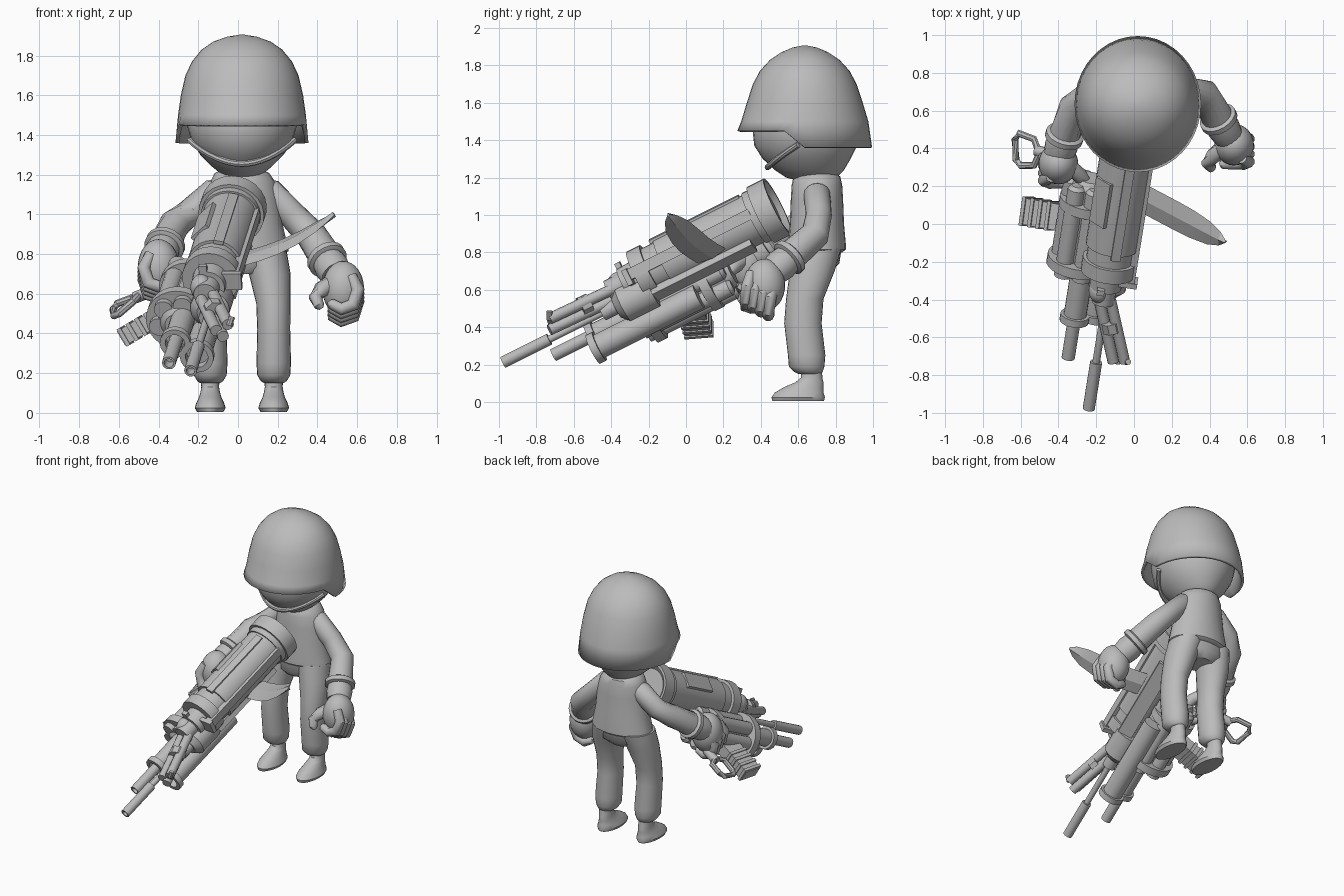
import bpy, bmesh, math
from mathutils import Vector, Matrix

cube = bpy.data.objects.get("Cube")
if cube:
    bpy.data.objects.remove(cube)

grey = bpy.data.materials.new("plain grey")
grey.use_nodes = True
grey.diffuse_color = (0.5, 0.5, 0.5, 1)
grey.node_tree.nodes["Principled BSDF"].inputs["Base Color"].default_value = (0.5, 0.5, 0.5, 1)


def finish(name, bm, angle=40):
    bmesh.ops.recalc_face_normals(bm, faces=bm.faces)
    mesh = bpy.data.meshes.new(name)
    bm.to_mesh(mesh)
    bm.free()
    mesh.materials.append(grey)
    ob = bpy.data.objects.new(name, mesh)
    bpy.context.collection.objects.link(ob)
    bpy.ops.object.select_all(action='DESELECT')
    ob.select_set(True)
    bpy.context.view_layer.objects.active = ob
    bpy.ops.object.shade_smooth_by_angle(angle=math.radians(angle))
    return ob


def skin(name, rings, caps=(True, True), angle=40):
    """Bridge equal-sized rings of points into one skin."""
    bm = bmesh.new()
    loops = [[bm.verts.new(p) for p in ring] for ring in rings]
    n = len(loops[0])
    for lo, hi in zip(loops, loops[1:]):
        for i in range(n):
            j = (i + 1) % n
            bm.faces.new((lo[i], lo[j], hi[j], hi[i]))
    if caps[0]:
        bm.faces.new(loops[0])
    if caps[1]:
        bm.faces.new(loops[-1])
    return finish(name, bm, angle)


def circle(c, e1, e2, r1, r2, n):
    return [c + e1 * r1 * math.cos(k * math.tau / n) + e2 * r2 * math.sin(k * math.tau / n)
            for k in range(n)]


X, Y, Z = Vector((1, 0, 0)), Vector((0, 1, 0)), Vector((0, 0, 1))


def stack(name, rows, n=24):
    """Horizontal ellipses: z, centre x, centre y, half x, half y."""
    return skin(name, [circle(Vector((cx, cy, z)), X, Y, hx, hy, n) for z, cx, cy, hx, hy in rows])


def limb(name, pts, radii, n=16):
    """Round tube that follows a bent path."""
    pts = [Vector(p) for p in pts]
    rings = []
    for i, p in enumerate(pts):
        d = (pts[min(i + 1, len(pts) - 1)] - pts[max(i - 1, 0)]).normalized()
        e1 = d.cross(Vector((0.3, 1, 0.2))).normalized()
        rings.append(circle(p, e1, d.cross(e1), radii[i], radii[i], n))
    return skin(name, rings)


def ball(name, centre, size):
    bm = bmesh.new()
    m = Matrix.Translation(centre) @ Matrix.Diagonal((*size, 1))
    bmesh.ops.create_uvsphere(bm, u_segments=24, v_segments=16, radius=1, matrix=m)
    return finish(name, bm)


# Head and helmet
MID = 0.02
stack("head", [(z, MID, y, hx, hy) for z, y, hx, hy in (
    (1.185, .68, .07, .09), (1.2, .67, .10, .135), (1.24, .66, .15, .185), (1.3, .645, .21, .235),
    (1.37, .64, .255, .275), (1.46, .64, .28, .285), (1.6, .64, .25, .25), (1.7, .64, .18, .18),
    (1.76, .64, .08, .08))], 32)
shell = [(1.40, .335, .36), (1.5, .322, .34), (1.6, .308, .31), (1.7, .285, .277), (1.77, .252, .24),
         (1.83, .203, .185), (1.87, .145, .125), (1.895, .075, .065), (1.905, .015, .015)]
rings = [circle(Vector((MID, 0.635, z)), X, Y, hx, hy, 40) for z, hx, hy in shell]
for p in rings[0]:
    step = min(1, max(0, (p.y - 0.53) / 0.1))
    p.z = 1.45 - 0.09 * step
helmet = skin("helmet", rings, (False, True))
solid = helmet.modifiers.new("thickness", 'SOLIDIFY')
solid.thickness = 0.02
solid.offset = -1

# Chin strap hugging the face
path = []
for k in range(17):
    a = math.radians(-80 + 10 * k)
    z = 1.255 + 0.12 * (abs(a) / 1.4) ** 2
    path.append((MID + (.175 + .75 * (z - 1.25)) * math.sin(a), .65 - (.21 + .7 * (z - 1.25)) * math.cos(a), z))
limb("chin_strap", path, [0.016] * 17, 8)

# Body
stack("jacket", [(.80, .03, .70, .20, .135), (.815, .03, .70, .225, .155), (.84, .03, .70, .22, .155),
                 (.95, .03, .70, .195, .145), (1.08, .03, .70, .18, .14), (1.16, .025, .70, .165, .135),
                 (1.205, .02, .70, .14, .125), (1.23, .02, .70, .10, .09)])
stack("hips", [(.70, MID, .69, .10, .09), (.74, MID, .695, .19, .125), (.84, MID, .70, .21, .135)])

for side, word in ((1, "left"), (-1, "right")):
    def at(x):
        return MID + side * x
    stack(word + "_trouser", [(z, at(x), y, hx, hy) for z, x, y, hx, hy in (
        (.15, .16, .66, .05, .058), (.16, .16, .655, .065, .075), (.19, .16, .645, .083, .095),
        (.25, .16, .645, .087, .1), (.42, .16, .625, .083, .1), (.55, .158, .635, .086, .1),
        (.70, .14, .675, .105, .12), (.82, .115, .70, .11, .13))])
    stack(word + "_boot", [(z, at(.16), y, hx, hy) for z, y, hx, hy in (
        (.005, .60, .066, .138), (.025, .60, .078, .143), (.05, .605, .07, .13), (.08, .63, .056, .105),
        (.105, .66, .049, .075), (.13, .672, .045, .057), (.18, .672, .047, .055))])

# Arms: the left hangs free, the right reaches forward to the weapon
arms = {"left": [(.09, .70, 1.13), (.16, .70, 1.11), (.27, .71, 1.0), (.37, .69, .895), (.45, .55, .77)],
        "right": [(-.05, .70, 1.13), (-.12, .70, 1.11), (-.24, .69, 1.01), (-.32, .62, .95), (-.37, .46, .84)]}
for word, pts in arms.items():
    limb(word + "_sleeve", pts, [.05, .072, .07, .078, .085])
    end, d = Vector(pts[-1]), (Vector(pts[-1]) - Vector(pts[-2])).normalized()
    limb(word + "_cuff", [end + d * s for s in (-.03, -.02, .01, .02)], [.085, .102, .102, .08], 20)
    limb(word + "_wrist", [end, end + d * .06, end + d * .12], [.08, .088, .08])

    def hand(x, y, z):
        return (x, y, z) if word == "left" else (0.13 - x, y - 0.1, z + 0.11)
    ball(word + "_palm", hand(.53, .42, .625), (.105, .11, .14))
    for k in range(4):
        y, up = .32 + .04 * k, .02 * (3 - k)
        limb(f"{word}_finger_{k}", [hand(px, y + dy, pz + up) for px, dy, pz in (
            (.57, .03, .63), (.605, .01, .56), (.58, 0, .485), (.52, 0, .463), (.47, 0, .49), (.46, 0, .505))],
            [.03, .034, .034, .032, .028, .012], 10)
    limb(word + "_thumb", [hand(*p) for p in (
        (.47, .40, .65), (.42, .36, .62), (.39, .32, .58), (.41, .30, .54), (.42, .30, .525))],
        [.045, .042, .035, .028, .012], 10)

# Weapon frame: t runs to the muzzle, a sideways, b upwards
ORIGIN = Vector((-0.02, 0.49, 1.045))
D = Vector((-0.16, -1, -0.5)).normalized()
A = -D.cross(Z).normalized()
A = A if A.x > 0 else -A
B = D.cross(A)
B = B if B.z > 0 else -B


def gun(t, a=0, b=0):
    return ORIGIN + D * t + A * a + B * b


def turned(name, a, b, profile, n=20):
    return skin(name, [circle(gun(t, a, b), A, B, r, r, n) for t, r in profile], angle=35)


def block(name, t0, t1, a, b, wa, wb, roll=0):
    ca, sa = math.cos(roll), math.sin(roll)
    e1, e2 = A * ca + B * sa, B * ca - A * sa
    corners = [e1 * wa * i + e2 * wb * j for i, j in ((-.5, -.5), (.5, -.5), (.5, .5), (-.5, .5))]
    return skin(name, [[gun(t, a, b) + c for c in corners] for t in (t0, t1)])


# Main tube with flared rear ring and front collar
turned("main_tube", 0, 0, [(.03, .12), (0, .15), (0, .167), (.1, .167), (.1, .15), (.14, .15), (.14, .14),
                           (.68, .14), (.68, .125), (.76, .125), (.76, .145), (.84, .145), (.84, .09),
                           (.93, .085), (.93, .06), (1.02, .06)], 24)
block("side_rail", .13, .86, .125, .02, .05, .06)
block("side_rail_end", .86, .89, .115, .01, .10, .09)
block("lower_rail", .2, .8, .06, -.13, .10, .04, .4)
block("raised_panel", .26, .52, -.09, .1, .11, .03, .75)
block("top_rail", .16, .7, .03, .136, .05, .02, -.2)
ball("front_knob", gun(.95, -.03, .01), (.055, .07, .065))
block("front_sight", .9, .93, -.02, .09, .04, .05)

# Rotary cluster slung below on the right
CA, CB = -.165, -.19
for t, r in ((.52, .15), (.87, .165)):
    turned("cluster_plate", CA, CB, [(t, r * .8), (t, r), (t + .055, r), (t + .055, r * .8)], 28)
turned("cluster_core", CA, CB, [(.40, .07), (.44, .1), (.95, .1), (.98, .06)])
for k in range(6):
    ang = k * math.tau / 6 + .2
    turned(f"cluster_tube_{k}", CA + .1 * math.cos(ang), CB + .1 * math.sin(ang),
           [(.42, .03), (.44, .048), (.96, .048), (.96, .03)], 14)
for name, a, b, r in (("outer_sleeve", -.135, -.165, .06), ("lower_sleeve", -.03, -.24, .068)):
    turned(name, a, b, [(.6, r), (1.2, r), (1.2, r + .018), (1.24, r + .018), (1.24, r - .01), (1.19, r - .01)])
turned("outer_barrel", -.135, -.165, [(1.1, .035), (1.46, .035), (1.46, .024), (1.4, .024)], 14)
turned("long_barrel", .015, -.09, [(.85, .045), (1.1, .045), (1.1, .02), (1.42, .02), (1.42, .032), (1.7, .032),
                                   (1.7, .021), (1.64, .021)], 14)
turned("barrel_root", .01, -.1, [(.8, .1), (.98, .1), (1.02, .06)])

# Small splayed barrels at the upper front
start, stop = Vector((-.15, -.40, .585)), Vector((-.075, -.73, .43))
for k, off in enumerate(((-.035, 0, -.015), (.025, 0, .015), (0, 0, -.045))):
    o = Vector(off)
    limb(f"small_barrel_{k}", [start + o, stop + o], [.03, .03], 12)
limb("barrel_clip", [start.lerp(stop, .35), start.lerp(stop, .5)], [.055, .055], 8)
limb("clip_post", [stop + X * .03 + Z * .01, stop + X * .045 + Z * .055], [.016, .016], 8)

# Curved blade on the left flank
root, tip = Vector((.04, .14, .78)), Vector((.485, -.095, 1.0))
wide = Vector((.15, .85, .45)).normalized()
flat = (tip - root).cross(wide).normalized()
rings = []
for s, w in ((0, .085), (.2, .085), (.4, .085), (.6, .082), (.8, .068), (.93, .04), (1, .006)):
    c = root.lerp(tip, s) - Z * .03 * math.sin(math.pi * s)
    rings.append([c + wide * w, c + flat * .015, c - wide * w, c - flat * .015])
skin("blade", rings, angle=20)

# Magazine box with slats
m0, m1 = Vector((-.36, .03, .51)), Vector((-.58, .07, .38))
ax = (m1 - m0).normalized()
side = ax.cross(Y).normalized()
lift = ax.cross(side)


def slab(name, s0, s1, w, h):
    return skin(name, [[m0.lerp(m1, s) + side * w * i + lift * h * j
                        for i, j in ((-1, -1), (1, -1), (1, 1), (-1, 1))] for s in (s0, s1)])


slab("magazine", 0, 1, .042, .07)
for k in range(4):
    slab(f"magazine_slat_{k}", .3 + .2 * k, .38 + .2 * k, .05, .078)

# Grip in the right hand and the loop handle outside it
limb("rear_grip", [(-.24, .08, .64), (-.34, .2, .62), (-.46, .37, .61)], [.04, .035, .03], 12)
limb("loop_stem", [(-.42, .36, .62), (-.52, .39, .58)], [.03, .03], 10)
limb("loop_handle", [(-.50, .37, .59), (-.53, .45, .58), (-.61, .48, .55), (-.63, .45, .52), (-.625, .34, .49),
                     (-.60, .31, .50), (-.53, .31, .56), (-.50, .37, .59)], [.019] * 8, 8)
